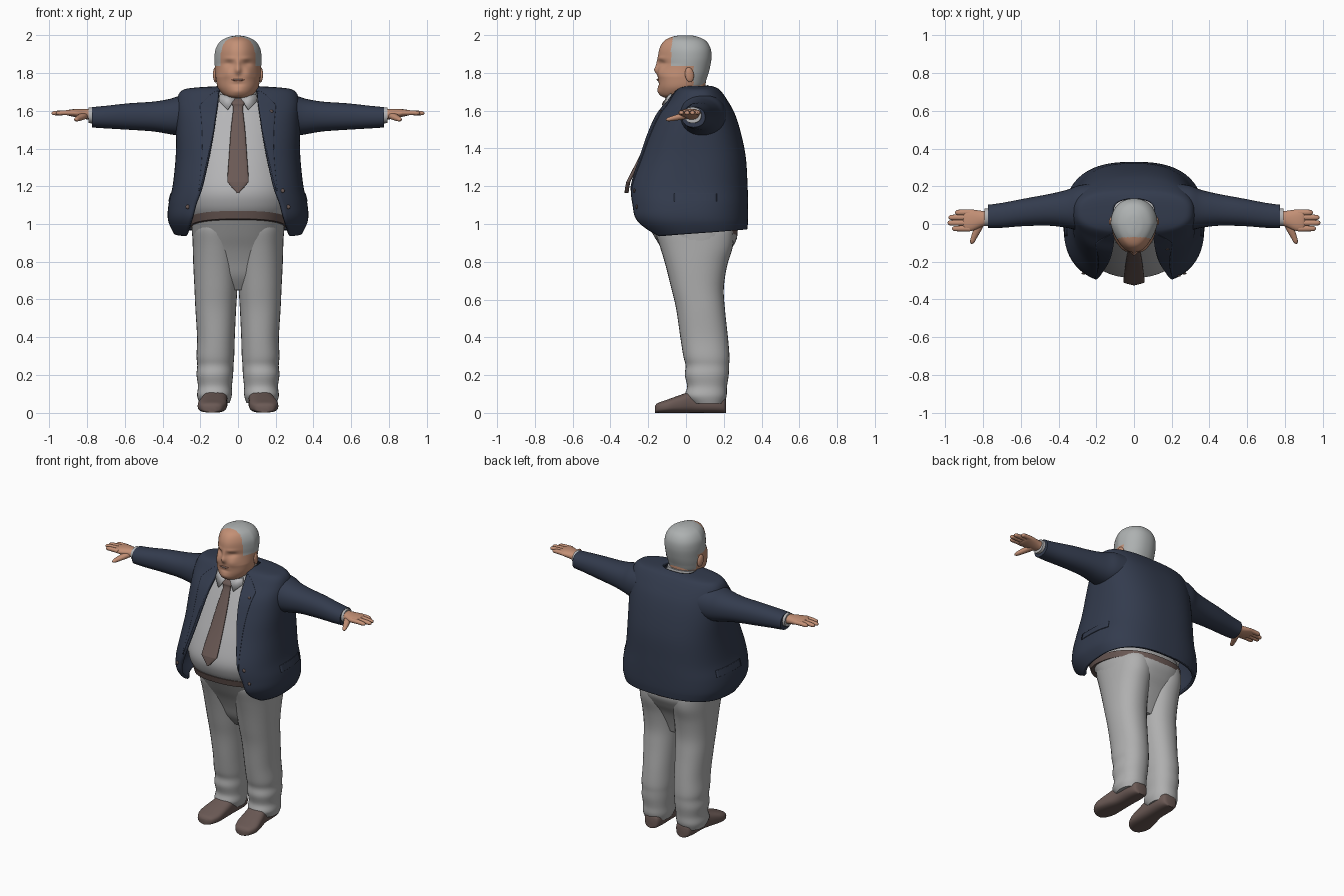
import bpy, bmesh, math
from mathutils import Vector

if "Cube" in bpy.data.objects:
    bpy.data.objects.remove(bpy.data.objects["Cube"])


def material(name, r, g, b):
    mat = bpy.data.materials.new(name)
    mat.use_nodes = True
    mat.diffuse_color = (r, g, b, 1)
    shader = mat.node_tree.nodes["Principled BSDF"]
    shader.inputs["Base Color"].default_value = (r, g, b, 1)
    shader.inputs["Roughness"].default_value = 0.8
    return mat


NAVY = material("navy cloth", .033, .044, .075)
GREY = material("grey trouser cloth", .43, .43, .43)
WHITE = material("pale shirt cloth", .46, .46, .47)
BROWN = material("brown leather", .145, .10, .09)
SKIN = material("skin", .55, .28, .18)
LIP = material("lip", .36, .15, .10)
HAIR = material("silver hair", .42, .44, .44)


def at(rows, v):
    """Smooth interpolation of a table of rows at fractional index v."""
    last = len(rows) - 1
    i = min(int(v), last - 1)
    f = v - i
    a, b, c, d = (rows[max(0, min(last, k))] for k in (i - 1, i, i + 1, i + 2))
    return [q + f / 2 * (r - p + f * (2 * p - 5 * q + 4 * r - s + f * (3 * (q - r) + s - p)))
            for p, q, r, s in zip(a, b, c, d)]


def power(c, p):
    return math.copysign(abs(c) ** (2 / p), c)


def grid(name, rings, mat, closed=True, side=1, thick=0):
    """Skin a stack of point rings; closed rings are capped at both ends."""
    bm = bmesh.new()
    vs = [[bm.verts.new((side * x, y, z)) for x, y, z in ring] for ring in rings]
    n = len(vs[0])
    for lo, hi in zip(vs, vs[1:]):
        for k in range(n if closed else n - 1):
            m = (k + 1) % n
            bm.faces.new((lo[k], lo[m], hi[m], hi[k]))
    if closed:
        bm.faces.new(vs[0])
        bm.faces.new(vs[-1])
    bmesh.ops.recalc_face_normals(bm, faces=bm.faces)
    mesh = bpy.data.meshes.new(name)
    bm.to_mesh(mesh)
    bm.free()
    mesh.materials.append(mat)
    ob = bpy.data.objects.new(name, mesh)
    bpy.context.collection.objects.link(ob)
    if thick:
        mod = ob.modifiers.new("thickness", "SOLIDIFY")
        mod.thickness, mod.offset = thick, 0
    smooth(ob)
    return ob


def smooth(ob):
    bpy.ops.object.select_all(action="DESELECT")
    ob.select_set(True)
    bpy.context.view_layer.objects.active = ob
    bpy.ops.object.shade_smooth_by_angle(angle=math.radians(50))


def loft(name, axis, rows, mat, side=1, p=2.2, n=32, sub=5, tilt=0):
    """Rows are (position on axis, centre a, centre b, radius a, radius b)."""
    rings = []
    for j in range((len(rows) - 1) * sub + 1):
        pos, ca, cb, ra, rb = at(rows, j / sub)
        ring = []
        for k in range(n):
            t = math.tau * k / n
            a, b = ca + ra * power(math.cos(t), p), cb + rb * power(math.sin(t), p)
            x, y, z = {"x": (pos, a, b), "y": (a, pos, b), "z": (a, b, pos)}[axis]
            ring.append((x, y, z + tilt * y))
        rings.append(ring)
    return grid(name, rings, mat, side=side)


def body(rows):
    """Turn (z, centre x, half width, front y, back y) into loft rows."""
    return [(z, cx, (f + b) / 2, rx, (b - f) / 2) for z, cx, rx, f, b in rows]


def blob(name, loc, scale, mat, rot=(0, 0, 0)):
    bpy.ops.mesh.primitive_uv_sphere_add(segments=20, ring_count=12, radius=1, location=loc, rotation=rot)
    ob = bpy.context.object
    ob.name, ob.scale = name, scale
    ob.data.materials.append(mat)
    smooth(ob)


# Jacket: (z, half width, front y, back y, half width of the opening)
JACKET = [(.937, .332, -.215, .315, .27), (1.02, .362, -.30, .32, .245), (1.1, .36, -.315, .32, .225),
          (1.2, .338, -.31, .317, .19), (1.35, .322, -.252, .308, .155), (1.48, .32, -.2, .282, .13),
          (1.58, .318, -.15, .25, .115), (1.65, .316, -.09, .212, .105), (1.698, .296, -.05, .178, .1),
          (1.713, .24, -.03, .158, .09), (1.722, .108, -.005, .132, .055)]
P = 2.6


def edge(v):
    _, rx, _, _, w = at(JACKET, v)
    return math.asin(min(.95, (w / rx) ** (P / 2)))


def jacket_point(v, t, off=0):
    z, rx, f, b, _ = at(JACKET, v)
    y = (f + b) / 2 - ((b - f) / 2 + off) * power(math.cos(t), P)
    hem_lift = .07 * (y + .2) * max(0, 1 - v)
    return Vector(((rx + off) * power(math.sin(t), P), y, z + hem_lift))


def patch(name, v0, v1, start, stop, off, thick, side=1, nv=24, nt=12):
    rings = []
    for j in range(nv + 1):
        v = v0 + (v1 - v0) * j / nv
        a, b = start(v), stop(v)
        rings.append([jacket_point(v, a + (b - a) * k / nt, off) for k in range(nt + 1)])
    return grid(name, rings, NAVY, closed=False, side=side, thick=thick)


patch("jacket", 0, 10, edge, lambda v: math.tau - edge(v), 0, .018, nv=60, nt=80)
for side, label in ((1, "left"), (-1, "right")):
    patch(label + "_lapel", 2.8, 8.2, edge,
          lambda v: edge(v) + .02 + .28 * max(0, min((v - 2.8) / 3.6, (8.3 - v) / 1.6)), .009, .008, side)
    patch(label + "_pocket_flap", 2.2, 2.65, lambda v: 1.45, lambda v: 1.98, .009, .009, side)
    x, y, z = jacket_point(1.9, edge(1.9) + .13, .01)
    blob(label + "_lower_button", (side * x, y, z), (.011, .006, .011), BROWN)
blob("upper_button", jacket_point(2.8, edge(2.8) + .13, .01), (.011, .006, .011), BROWN)
blob("lapel_pin", jacket_point(6.2, edge(6.2) + .2, .012), (.01, .005, .01), BROWN)

# Shirt, collar, tie
loft("shirt", "z", body([(1.0, 0, .25, -.19, .2), (1.04, 0, .27, -.235, .24), (1.1, 0, .29, -.272, .25),
     (1.18, 0, .295, -.285, .25), (1.3, 0, .28, -.25, .25), (1.42, 0, .26, -.2, .22),
     (1.54, 0, .24, -.145, .2), (1.63, 0, .2, -.1, .16), (1.675, 0, .13, -.075, .12),
     (1.7, 0, .105, -.05, .12)]), WHITE, n=48)
loft("shirt_collar", "z", body([(1.64, 0, .116, -.095, .128), (1.69, 0, .106, -.085, .122),
     (1.718, 0, .098, -.075, .118)]), WHITE, tilt=.15)
for side, label in ((1, "left"), (-1, "right")):
    grid(label + "_collar_point", [[(.015, -.105, 1.665), (.095, -.078, 1.69)],
         [(.055, -.128, 1.605), (.1, -.092, 1.65)]], WHITE, closed=False, side=side, thick=.009)
TIE = [(1.665, .024, -.105), (1.64, .034, -.125), (1.61, .026, -.13), (1.5, .038, -.18),
       (1.36, .048, -.246), (1.24, .056, -.308), (1.215, .05, -.318), (1.165, .006, -.326)]
loft("tie", "z", body([(z, 0, w, y, y + .022) for z, w, y in TIE]), BROWN, p=3, n=24)

# Sleeves, cuffs, hands
for side, label in ((1, "left"), (-1, "right")):
    loft(label + "_sleeve", "x", [(.23, .085, 1.575, .13, .115), (.3, .085, 1.575, .118, .108),
         (.36, .08, 1.57, .1, .094), (.45, .075, 1.57, .084, .079), (.58, .062, 1.57, .073, .07),
         (.7, .046, 1.567, .066, .06), (.775, .04, 1.566, .062, .054)], NAVY, side)
    loft(label + "_cuff", "x", [(.75, .038, 1.575, .047, .043), (.792, .035, 1.577, .046, .042)], WHITE, side)
    loft(label + "_palm", "x", [(.77, .033, 1.58, .036, .03), (.81, .027, 1.583, .043, .027),
         (.86, .02, 1.588, .057, .022), (.895, .02, 1.59, .056, .016), (.908, .02, 1.59, .045, .008)],
         SKIN, side)
    for finger, y, tip in (("index", -.024, .965), ("middle", .006, .988), ("ring", .035, .983),
                           ("little", .061, .95)):
        loft(f"{label}_{finger}_finger", "x", [(.87, y, 1.59, .016, .014), (.92, y, 1.59, .015, .013),
             (tip - .012, y, 1.588, .013, .011), (tip, y, 1.587, .004, .004)], SKIN, side, n=12)
    loft(label + "_thumb", "y", [(.02, .81, 1.578, .026, .018), (-.03, .83, 1.568, .022, .017),
         (-.075, .85, 1.558, .016, .013), (-.095, .857, 1.554, .012, .01), (-.105, .86, 1.552, .004, .004)],
         SKIN, side, n=16)

# Trousers and belt
loft("trouser_hips", "z", body([(.65, 0, .1, -.01, .14), (.72, 0, .17, -.06, .165), (.8, 0, .21, -.095, .2),
     (.87, 0, .234, -.13, .243), (.94, 0, .243, -.172, .272), (1.03, 0, .25, -.222, .25)]), GREY, p=2.4, n=48)
loft("belt", "z", body([(.985, 0, .252, -.25, .272), (1.025, 0, .262, -.262, .275)]), BROWN, p=2.4, n=48,
     tilt=-.17)
for side, label in ((1, "left"), (-1, "right")):
    loft(label + "_trouser_leg", "z", body([(.05, .125, .08, .03, .2), (.09, .125, .092, -.005, .215),
         (.14, .122, .09, .006, .217), (.2, .123, .097, -.006, .226), (.25, .12, .096, -.002, .228),
         (.3, .12, .1, -.014, .23), (.4, .117, .1, -.03, .222), (.55, .118, .108, -.052, .206),
         (.66, .117, .114, -.078, .2), (.78, .117, .12, -.108, .218), (.88, .117, .123, -.138, .248),
         (.96, .115, .125, -.165, .25), (1.0, .11, .12, -.17, .22)]), GREY, side)
    # Shoes: (y, centre x, half width, height)
    loft(label + "_shoe", "y", [(y, cx, h / 2, w, h / 2) for y, cx, w, h in (
         (-.165, .14, .025, .035), (-.15, .14, .055, .052), (-.1, .138, .076, .07), (-.03, .13, .073, .095),
         (.05, .12, .064, .12), (.15, .118, .062, .11), (.2, .117, .05, .09), (.212, .117, .03, .07))],
         BROWN, side, p=2.8)

# Neck and head
loft("neck", "z", body([(1.6, 0, .085, -.06, .1), (1.76, 0, .09, -.07, .105)]), SKIN)
head = loft("head", "z", body([(1.668, 0, .04, -.11, -.01), (1.682, 0, .075, -.135, .04), (1.72, 0, .107, -.146, .09),
            (1.77, 0, .118, -.148, .11), (1.82, 0, .122, -.147, .125), (1.88, 0, .125, -.148, .135),
            (1.93, 0, .118, -.14, .13), (1.97, 0, .092, -.115, .105), (1.992, 0, .05, -.07, .06),
            (1.999, 0, .012, -.025, .02)]), SKIN, n=128, sub=10)

# Face shaping: (x, z, push forward, width, height)
BUMPS = [(0, 1.815, .02, .017, .022), (0, 1.85, .008, .012, .025), (.046, 1.85, -.012, .026, .016),
         (.045, 1.878, .004, .03, .01), (.055, 1.8, .009, .03, .028), (0, 1.703, .008, .035, .02),
         (0, 1.742, -.005, .03, .01)]
for vert in head.data.vertices:
    x, y, z = vert.co
    if y < 0:
        temple = max(0, min(1, (z - 1.78) / .07))
        vert.co.x = x = x * (1 + (.7 + 1.5 * temple) * y)
    if y < -.05:
        vert.co.y -= sum(push * math.exp(-((abs(x) - bx) / w) ** 2 - ((z - bz) / h) ** 2)
                         for bx, bz, push, w, h in BUMPS)

# Hair chosen by position, leaving the forehead and ears bare
head.data.materials.append(HAIR)
for face in head.data.polygons:
    x, y, z = face.center
    crown = z > 1.835 and y > -.07 - .3 * max(0, abs(x) - .06)
    nape = z > 1.735 and y > .04
    face.material_index = int(crown or nape)

blob("mouth", (0, -.148, 1.764), (.034, .006, .006), LIP, (.1, 0, 0))
blob("teeth", (0, -.151, 1.765), (.022, .005, .0025), WHITE)
for side, label in ((1, "left"), (-1, "right")):
    blob(label + "_ear", (side * .12, .018, 1.79), (.012, .024, .04), SKIN, (.15, 0, side * .25))
